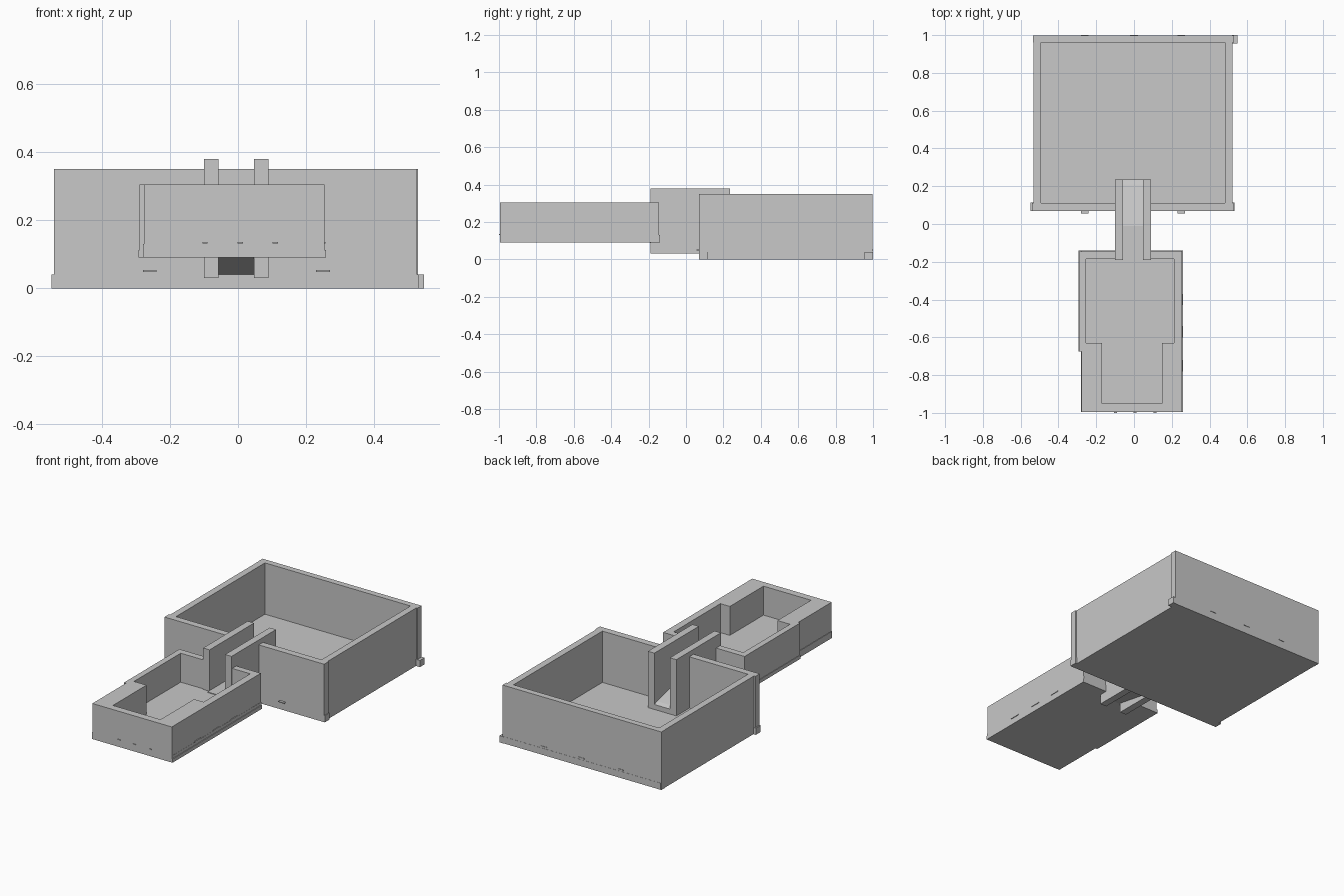
import bpy, bmesh

grey = bpy.data.materials.new("plain grey")
grey.diffuse_color = (0.58, 0.58, 0.58, 1)


def prism(name, pts, lo, hi, axis="z"):
    """Extrude an outline along z (points are x,y) or along x (points are y,z)."""
    bm = bmesh.new()
    place = (lambda a, b, t: (a, b, t)) if axis == "z" else (lambda a, b, t: (t, a, b))
    bottom = [bm.verts.new(place(a, b, lo)) for a, b in pts]
    top = [bm.verts.new(place(a, b, hi)) for a, b in pts]
    bm.faces.new(bottom[::-1])
    bm.faces.new(top)
    n = len(pts)
    for i in range(n):
        j = (i + 1) % n
        bm.faces.new((bottom[i], bottom[j], top[j], top[i]))
    bmesh.ops.recalc_face_normals(bm, faces=bm.faces)
    mesh = bpy.data.meshes.new(name)
    bm.to_mesh(mesh)
    bm.free()
    mesh.materials.append(grey)
    ob = bpy.data.objects.new(name, mesh)
    bpy.context.collection.objects.link(ob)
    return ob


def box(name, x0, x1, y0, y1, z0, z1):
    return prism(name, [(x0, y0), (x1, y0), (x1, y1), (x0, y1)], z0, z1)


# large tray: floor, side walls, back wall, front wall split by the doorway
box("large_floor", -0.53, 0.52, 0.07, 0.998, 0, 0.04)
box("large_left_wall", -0.532, -0.492, 0.11, 0.96, 0, 0.35)
box("large_right_wall", 0.481, 0.521, 0.11, 0.96, 0, 0.35)
box("large_back_wall", -0.534, 0.529, 0.96, 0.997, 0, 0.35)
box("large_front_wall_left", -0.541, -0.06, 0.07, 0.111, 0, 0.35)
box("large_front_wall_right", 0.05, 0.527, 0.07, 0.111, 0, 0.35)
box("large_corner_foot_left", -0.548, -0.53, 0.07, 0.115, 0, 0.04)
box("large_corner_foot_right", 0.52, 0.531, 0.07, 0.115, 0, 0.04)
box("large_corner_foot_back", 0.52, 0.547, 0.955, 1.0, 0, 0.04)

# small raised tray: floor, thin rear walls, thick front walls, doorway at back
box("small_floor", -0.28, 0.255, -0.995, -0.14, 0.09, 0.13)
box("small_base_left", -0.293, -0.27, -0.675, -0.14, 0.09, 0.112)
box("small_base_right", 0.24, 0.259, -0.995, -0.14, 0.09, 0.112)
left = [(-0.29, -0.145), (-0.29, -0.675), (-0.277, -0.675), (-0.277, -0.995),
        (0, -0.995), (0, -0.951), (-0.17, -0.951), (-0.17, -0.63),
        (-0.254, -0.63), (-0.254, -0.184), (-0.06, -0.184), (-0.06, -0.145)]
right = [(0.254, -0.145), (0.254, -0.995), (0, -0.995), (0, -0.951),
         (0.148, -0.951), (0.148, -0.63), (0.211, -0.63), (0.211, -0.184),
         (0.05, -0.184), (0.05, -0.145)]
prism("small_wall_left", left, 0.09, 0.305)
prism("small_wall_right", right, 0.09, 0.305)

# bridge side panels and the walkway that slopes down into the large tray
for side, x0, x1 in (("left", -0.1, -0.057), ("right", 0.047, 0.09)):
    box("bridge_panel_" + side, x0, x1, -0.19, 0.235, 0.03, 0.38)
walk = [(-0.21, 0.092), (-0.21, 0.134), (-0.01, 0.134), (0.085, 0.11),
        (0.21, 0.08), (0.235, 0.07), (0.235, 0.04), (0.07, 0.04), (-0.01, 0.057)]
prism("bridge_walkway", walk, -0.057, 0.047, axis="x")

# thin tabs poking through the walls
for x in (-0.26, 0.25):
    box("large_front_tab", x - 0.02, x + 0.02, 0.055, 0.08, 0.048, 0.053)
for x in (-0.26, 0.0, 0.25):
    box("large_back_tab", x - 0.02, x + 0.02, 0.98, 1.0, 0.048, 0.053)
for x in (-0.097, 0.006, 0.11):
    box("small_front_tab", x - 0.008, x + 0.008, -1.0, -0.98, 0.131, 0.136)
for y in (-0.75, -0.57, -0.4):
    box("small_side_tab", 0.24, 0.258, y - 0.03, y + 0.03, 0.131, 0.136)
